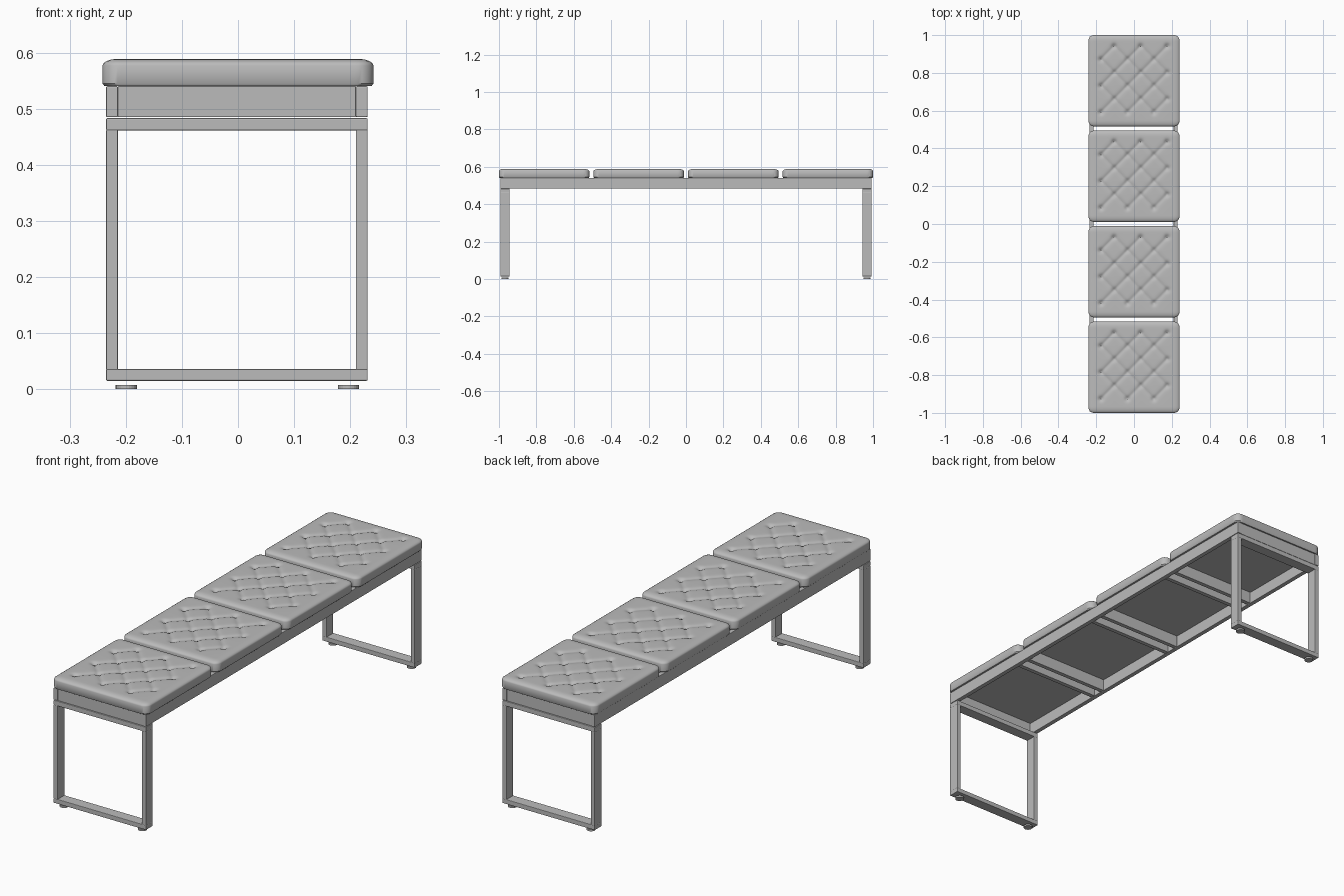
import bpy, bmesh, math
from mathutils import Vector

if "Cube" in bpy.data.objects:
    bpy.data.objects.remove(bpy.data.objects["Cube"], do_unlink=True)

grey = bpy.data.materials.new("plain grey")
grey.use_nodes = True
grey.diffuse_color = (0.5, 0.5, 0.5, 1)
grey.node_tree.nodes["Principled BSDF"].inputs["Base Color"].default_value = (0.5, 0.5, 0.5, 1)


def add_object(name, mesh, location=(0, 0, 0)):
    obj = bpy.data.objects.new(name, mesh)
    obj.location = location
    bpy.context.collection.objects.link(obj)
    return obj


def finish(bm, name):
    bmesh.ops.recalc_face_normals(bm, faces=bm.faces)
    mesh = bpy.data.meshes.new(name)
    bm.to_mesh(mesh)
    bm.free()
    mesh.materials.append(grey)
    return mesh


def box(name, x, y, z, bevel=0.002):
    """Box from three (low, high) ranges, with softened edges."""
    bm = bmesh.new()
    bmesh.ops.create_cube(bm, size=1)
    for v in bm.verts:
        v.co = [(r[0] + r[1]) / 2 + c * (r[1] - r[0]) for r, c in zip((x, y, z), v.co)]
    obj = add_object(name, finish(bm, name))
    mod = obj.modifiers.new("soft edges", "BEVEL")
    mod.width, mod.segments = bevel, 2
    return obj


# Tufting: buttons on alternate points of a square lattice, joined by diagonal creases
STEP, COUNT = 0.07, 6
def lattice(i, j):
    return Vector(((i - 2.5) * STEP, (j - 2.5) * STEP + 0.008))

cells = [(i, j) for i in range(COUNT) for j in range(COUNT) if (i + j) % 2 == 0]
buttons = [lattice(*c) for c in cells]
creases = [(lattice(i, j), lattice(i + s, j + 1)) for i, j in cells
           for s in (-1, 1) if (i + s, j + 1) in cells]


def segment_distance(p, a, b):
    t = max(0, min(1, (p - a).dot(b - a) / (b - a).length_squared))
    return (p - a.lerp(b, t)).length


def tuft_depth(p):
    crease = min(segment_distance(p, a, b) for a, b in creases)
    button = min((p - b).length for b in buttons)
    return 0.006 * math.exp(-crease / 0.008) + 0.008 * math.exp(-(button / 0.012) ** 2)


# Cushion mesh: rounded square grid, tufted on top, with sides and base
HALF, RADIUS, BASE, TOP = 0.2415, 0.03, 0.54, 0.589
CORE = HALF - RADIUS

def cushion_mesh():
    bm = bmesh.new()
    bmesh.ops.create_grid(bm, x_segments=72, y_segments=72, size=HALF)
    for v in bm.verts:
        p = Vector((v.co.x, v.co.y))
        core = Vector([max(-CORE, min(CORE, c)) for c in p])
        off = p - core
        reach = max(abs(off.x), abs(off.y))
        if off.length > 0:
            # spread the outer rings evenly round the rolled edge
            angle = reach / RADIUS * math.pi / 2
            off = off.normalized() * RADIUS * math.sin(angle)
            drop = 0.012 * (1 - math.cos(angle))
        else:
            drop = 0
        p = core + off
        v.co = (p.x, p.y, TOP - drop - tuft_depth(p))
    # sides, tucked in slightly at the bottom
    for height, scale in ((BASE + 0.005, 1), (BASE, 0.985)):
        rim = [e for e in bm.edges if e.is_boundary]
        new = bmesh.ops.extrude_edge_only(bm, edges=rim)["geom"]
        for v in (g for g in new if isinstance(g, bmesh.types.BMVert)):
            v.co = (v.co.x * scale, v.co.y * scale, height)
    rim = [e for e in bm.edges if e.is_boundary]
    bmesh.ops.contextual_create(bm, geom=rim)
    for f in bm.faces:
        f.smooth = True
    return finish(bm, "tufted cushion")


# Frame dimensions
LEFT, RIGHT, WALL, END = -0.235, 0.231, 0.021, 0.993
RAIL_Z = (0.485, 0.54)

cushion = cushion_mesh()
for n in range(4):
    centre = (n - 1.5) * 0.5057
    obj = add_object(f"cushion_{n + 1}", cushion, (0, centre, 0))
    # cross bars under both ends of each cushion
    for side, label in ((-1, "front"), (1, "back")):
        y = centre + side * 0.222
        box(f"cross_bar_{n + 1}_{label}", (LEFT + WALL, RIGHT - WALL),
            (y - 0.01, y + 0.01), RAIL_Z, 0.001)

# Long side rails
box("right_rail", (LEFT, LEFT + WALL), (-END, END), RAIL_Z)
box("left_rail", (RIGHT - WALL, RIGHT), (-END, END), RAIL_Z)

# Open rectangular leg frames with round feet
for side, label in ((-1, "front"), (1, "back")):
    y = tuple(sorted((side * END, side * (END - 0.05))))
    box(f"{label}_leg_foot_bar", (LEFT, RIGHT), y, (0.015, 0.036))
    box(f"{label}_leg_top_bar", (LEFT, RIGHT), y, (0.461, 0.483))
    box(f"{label}_right_leg", (LEFT, LEFT + WALL), y, (0.034, 0.463))
    box(f"{label}_left_leg", (RIGHT - WALL, RIGHT), y, (0.034, 0.463))
    for x, name in ((-0.199, "right"), (0.197, "left")):
        bm = bmesh.new()
        bmesh.ops.create_cone(bm, cap_ends=True, segments=24, radius1=0.019,
                              radius2=0.019, depth=0.008)
        add_object(f"{label}_{name}_foot", finish(bm, "foot"),
                   (x, side * (END - 0.025), 0.004))

# Smooth shading on the cushions, sharp lower edge
bpy.ops.object.select_all(action="DESELECT")
first = bpy.data.objects["cushion_1"]
first.select_set(True)
bpy.context.view_layer.objects.active = first
bpy.ops.object.shade_smooth_by_angle(angle=math.radians(40))
